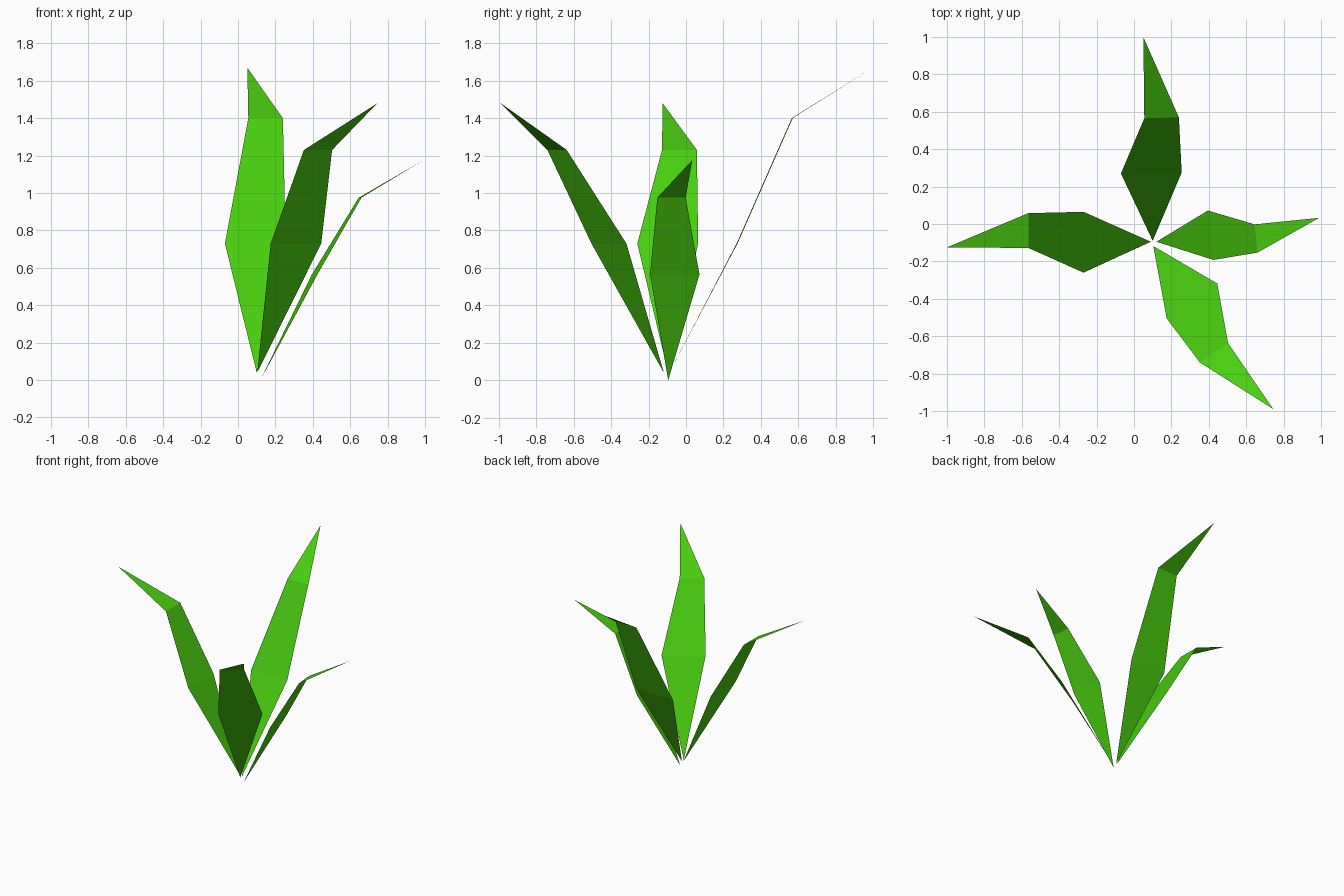
import bpy
import bmesh

if "Cube" in bpy.data.objects:
    bpy.data.objects.remove(bpy.data.objects["Cube"])

green = bpy.data.materials.new("leaf green")
green.diffuse_color = (0.067, 0.62, 0.005, 1)
green.use_nodes = True
green.node_tree.nodes["Principled BSDF"].inputs["Base Color"].default_value = green.diffuse_color


def leaf(name, base, mid, upper, tip):
    """Folded blade: pointed base, two level cross edges, pointed tip.
    mid / upper = (left xy, right xy, height), left and right seen from the centre."""
    bm = bmesh.new()
    b = bm.verts.new(base)
    t = bm.verts.new(tip)
    ml, mr = [bm.verts.new((*p, mid[2])) for p in mid[:2]]
    ul, ur = [bm.verts.new((*p, upper[2])) for p in upper[:2]]
    for face in ((b, mr, ml), (ml, mr, ur, ul), (ul, ur, t)):
        bm.faces.new(face)
    mesh = bpy.data.meshes.new(name)
    bm.to_mesh(mesh)
    bm.free()
    mesh.materials.append(green)
    bpy.context.collection.objects.link(bpy.data.objects.new(name, mesh))


# Four blades fanning out from one root
leaf("back_leaf", (0.10, -0.09, 0.04),
     ((-0.07, 0.27), (0.255, 0.275), 0.73),
     ((0.055, 0.565), (0.24, 0.57), 1.40), (0.05, 1.0, 1.67))
leaf("left_leaf", (0.09, -0.095, 0.04),
     ((-0.27, -0.26), (-0.27, 0.065), 0.73),
     ((-0.565, -0.128), (-0.565, 0.058), 1.23), (-1.0, -0.125, 1.48))
leaf("front_leaf", (0.103, -0.118, 0.04),
     ((0.445, -0.318), (0.175, -0.505), 0.73),
     ((0.503, -0.637), (0.352, -0.74), 1.23), (0.745, -0.99, 1.48))
leaf("right_leaf", (0.12, -0.095, 0.0),
     ((0.395, 0.072), (0.425, -0.192), 0.565),
     ((0.645, -0.002), (0.66, -0.153), 0.975), (0.99, 0.033, 1.175))
